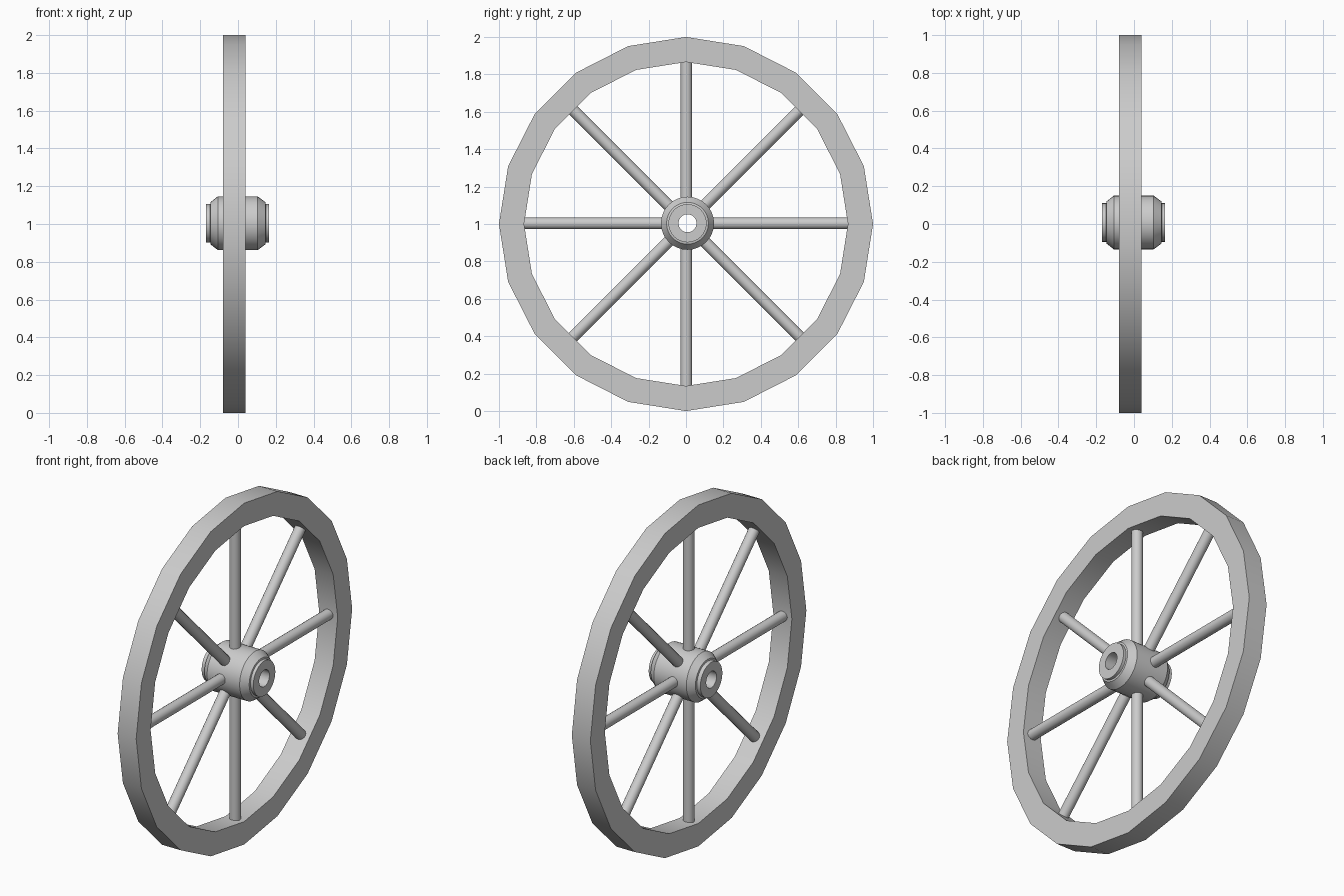
import bpy, bmesh
from math import sin, cos, tau, radians
from mathutils import Vector, Matrix

if "Cube" in bpy.data.objects:
    bpy.data.objects.remove(bpy.data.objects["Cube"])


def finish(name, bm, angle):
    bmesh.ops.recalc_face_normals(bm, faces=bm.faces)
    mesh = bpy.data.meshes.new(name)
    bm.to_mesh(mesh)
    bm.free()
    ob = bpy.data.objects.new(name, mesh)
    bpy.context.collection.objects.link(ob)
    bpy.ops.object.select_all(action='DESELECT')
    ob.select_set(True)
    bpy.context.view_layer.objects.active = ob
    bpy.ops.object.shade_smooth_by_angle(angle=radians(angle))
    return ob


def lathe(name, profile, sides, cy, cz):
    """Spin a closed (x, radius) profile around the axle direction."""
    bm = bmesh.new()
    rings = []
    for i in range(sides):
        a = tau * i / sides
        rings.append([bm.verts.new((x, cy + r * cos(a), cz + r * sin(a)))
                      for x, r in profile])
    n = len(profile)
    for i in range(sides):
        p, q = rings[i], rings[(i + 1) % sides]
        for j in range(n):
            k = (j + 1) % n
            bm.faces.new((p[j], p[k], q[k], q[j]))
    return finish(name, bm, 25)


def spoke(name, angle, start=0.1, end=0.87, radius=0.031):
    d = Vector((0, cos(angle), sin(angle)))
    bm = bmesh.new()
    rot = d.to_track_quat('Z', 'X').to_matrix().to_4x4()
    mid = Vector((-0.02, 0.002, 1.003)) + d * (start + end) / 2
    bmesh.ops.create_cone(bm, cap_ends=True, segments=16, radius1=radius,
                          radius2=radius, depth=end - start,
                          matrix=Matrix.Translation(mid) @ rot)
    return finish(name, bm, 30)


# Twenty-sided rim
lathe("rim", [(-0.08, 0.866), (-0.08, 1.0), (0.04, 1.0), (0.04, 0.866)], 20, 0, 1)

# Hub with tapered shoulders, end collars and an open axle bore
lathe("hub", [(-0.17, 0.048), (-0.17, 0.102), (-0.147, 0.102), (-0.145, 0.112),
              (-0.107, 0.142), (0.104, 0.142), (0.145, 0.112), (0.147, 0.102),
              (0.165, 0.102), (0.165, 0.048)], 32, 0.008, 1.004)

# Eight round spokes
for i in range(8):
    spoke(f"spoke_{i + 1}", tau * i / 8)
